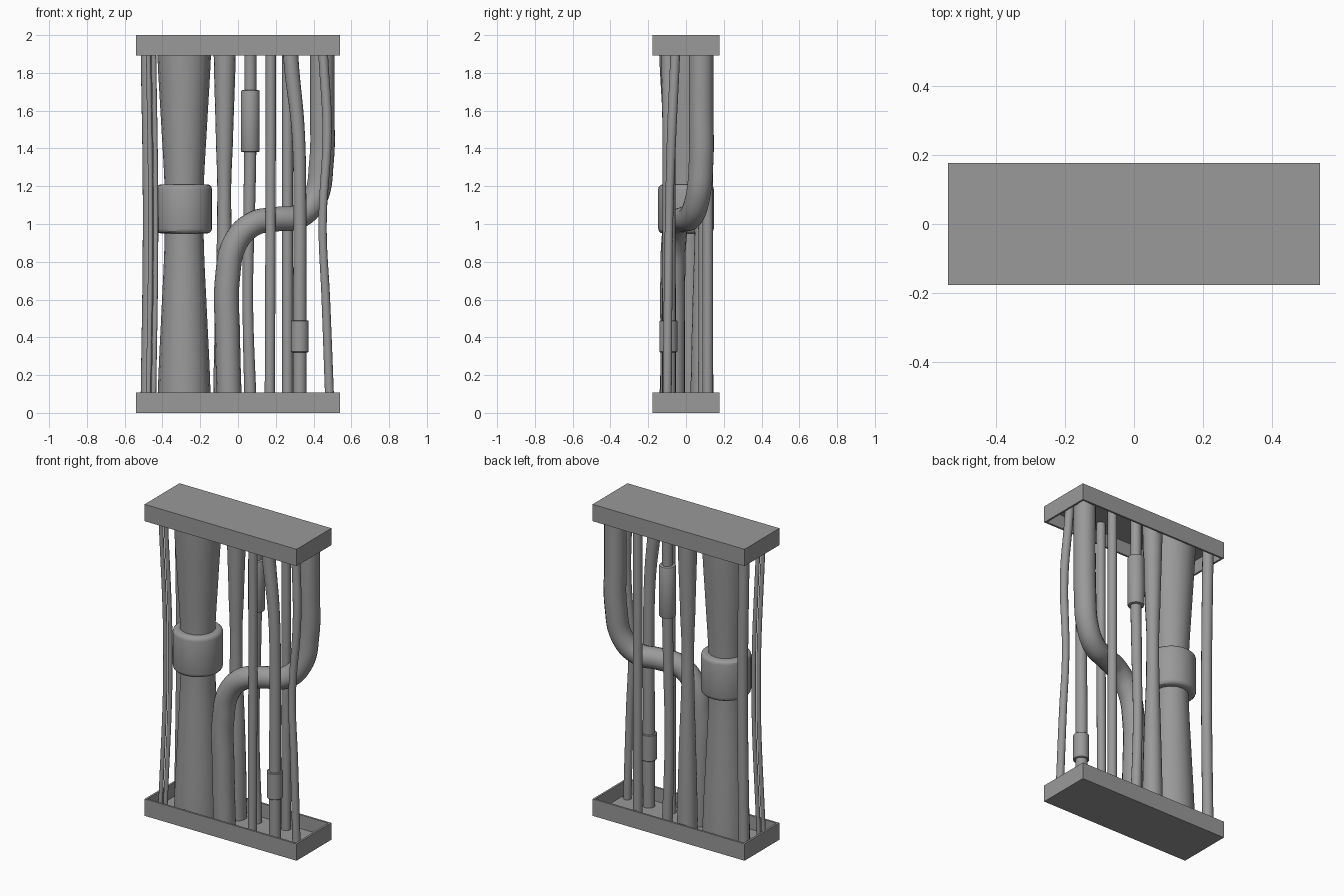
import bpy, bmesh
from mathutils import Vector, Matrix

cube = bpy.data.objects.get("Cube")
if cube:
    bpy.data.objects.remove(cube, do_unlink=True)

GREY = (0.32, 0.32, 0.32, 1)
mat = bpy.data.materials.new("mid grey")
mat.use_nodes = True
mat.diffuse_color = GREY
mat.node_tree.nodes["Principled BSDF"].inputs["Base Color"].default_value = GREY

FLOOR, CEIL = 0.02, 1.98


def select_only(ob):
    bpy.ops.object.select_all(action='DESELECT')
    ob.select_set(True)
    bpy.context.view_layer.objects.active = ob


def finish(name, bm, smooth=False):
    mesh = bpy.data.meshes.new(name)
    bmesh.ops.recalc_face_normals(bm, faces=bm.faces)
    bm.to_mesh(mesh)
    bm.free()
    mesh.materials.append(mat)
    ob = bpy.data.objects.new(name, mesh)
    bpy.context.collection.objects.link(ob)
    if smooth:
        select_only(ob)
        bpy.ops.object.shade_smooth_by_angle()
    return ob


def tray(name, upside_down):
    """Shallow open box with a thin rim."""
    bm = bmesh.new()
    bmesh.ops.create_cube(bm, size=1)
    bmesh.ops.scale(bm, vec=(1.08, 0.354, 0.108), verts=bm.verts)
    bmesh.ops.translate(bm, vec=(0, 0, 0.054), verts=bm.verts)
    bm.normal_update()
    lid = [f for f in bm.faces if f.normal.z > 0.9]
    bmesh.ops.inset_region(bm, faces=lid, thickness=0.018)
    pit = bmesh.ops.extrude_face_region(bm, geom=lid)["geom"]
    bmesh.ops.delete(bm, geom=lid, context='FACES')
    for v in pit:
        if isinstance(v, bmesh.types.BMVert):
            v.co.z = FLOOR
    if upside_down:
        for v in bm.verts:
            v.co.z = 2 - v.co.z
    finish(name, bm)


def pipe(name, points):
    """Smooth tube through (x, y, z, radius) points."""
    cu = bpy.data.curves.new(name, 'CURVE')
    cu.dimensions = '3D'
    cu.bevel_depth = 1
    cu.bevel_resolution = 6
    cu.resolution_u = 10
    cu.use_fill_caps = True
    sp = cu.splines.new('BEZIER')
    sp.radius_interpolation = 'CARDINAL'
    sp.bezier_points.add(len(points) - 1)
    for bp, (x, y, z, r) in zip(sp.bezier_points, points):
        bp.co = (x, y, z)
        bp.radius = r
        bp.handle_left_type = bp.handle_right_type = 'AUTO'
    cu.materials.append(mat)
    ob = bpy.data.objects.new(name, cu)
    bpy.context.collection.objects.link(ob)
    select_only(ob)
    bpy.ops.object.convert(target='MESH')
    bpy.ops.object.shade_smooth_by_angle()


def sleeve(name, x, y, z0, z1, r, bevel, segments=3):
    """Rounded collar around a pipe."""
    bm = bmesh.new()
    bmesh.ops.create_cone(bm, cap_ends=True, segments=32, radius1=r, radius2=r,
                          depth=z1 - z0,
                          matrix=Matrix.Translation(Vector((x, y, (z0 + z1) / 2))))
    rims = [e for e in bm.edges if abs(e.verts[0].co.z - e.verts[1].co.z) < 1e-4]
    bmesh.ops.bevel(bm, geom=rims, offset=bevel, segments=segments,
                    profile=0.5, affect='EDGES')
    finish(name, bm, True)


# End trays
tray("bottom_tray", False)
tray("top_tray", True)

# Wide waisted column with its collar
pipe("main_column", [(-0.285, 0, FLOOR, 0.142), (-0.285, 0, 0.5, 0.122),
                     (-0.285, 0, 1.05, 0.102), (-0.285, 0, 1.5, 0.12),
                     (-0.285, 0, CEIL, 0.145)])
sleeve("main_collar", -0.285, 0, 0.95, 1.21, 0.147, 0.025)

# Second waisted column behind
pipe("rear_column", [(-0.07, 0.085, FLOOR, 0.062), (-0.07, 0.085, 0.6, 0.05),
                     (-0.073, 0.085, 1.1, 0.037), (-0.072, 0.085, 1.4, 0.044),
                     (-0.07, 0.085, CEIL, 0.06)])

# Thick pipe crossing from front to back
R = 0.066
pipe("crossing_pipe", [(x, y, z, R) for x, y, z in (
    (-0.045, -0.07, FLOOR), (-0.055, -0.07, 0.4), (-0.055, -0.07, 0.72),
    (-0.015, -0.065, 0.9), (0.08, -0.05, 1.0), (0.2, -0.015, 1.025),
    (0.32, 0.025, 1.04), (0.405, 0.06, 1.13), (0.442, 0.08, 1.33),
    (0.446, 0.08, 1.6), (0.445, 0.08, CEIL))])

# Straight rods
pipe("left_rear_rod", [(-0.483, 0.1, FLOOR, 0.033), (-0.472, 0.1, 1.05, 0.032),
                       (-0.483, 0.1, CEIL, 0.033)])
pipe("front_rod", [(0.168, -0.095, FLOOR, 0.027), (0.172, -0.095, 1, 0.027),
                   (0.174, -0.095, CEIL, 0.027)])
pipe("rear_rod", [(0.262, 0.115, FLOOR, 0.028), (0.262, 0.115, CEIL, 0.028)])

# Pair of thin cables at the left end
for i, x in enumerate((-0.475, -0.447)):
    pipe(f"thin_cable_{i + 1}", [(x, -0.11 + 0.01 * i, FLOOR, 0.013),
                                 (x + 0.012, -0.075 + 0.01 * i, 1.0, 0.013),
                                 (x, -0.11 + 0.01 * i, CEIL, 0.013)])

# Rear cable with long sleeve
pipe("rear_cable", [(0.067, 0.095, FLOOR, 0.032), (0.052, 0.095, 0.6, 0.028),
                    (0.06, 0.095, 1.1, 0.031), (0.065, 0.095, 1.4, 0.032),
                    (0.065, 0.095, CEIL, 0.032)])
sleeve("rear_sleeve", 0.065, 0.095, 1.38, 1.71, 0.05, 0.01, 2)

# Front cable with short sleeve
pipe("front_cable", [(0.327, -0.09, FLOOR, 0.036), (0.327, -0.09, 0.6, 0.036),
                     (0.328, -0.09, 1.1, 0.034), (0.318, -0.09, 1.5, 0.035),
                     (0.282, -0.09, 1.85, 0.04), (0.275, -0.09, CEIL, 0.04)])
sleeve("front_sleeve", 0.327, -0.093, 0.32, 0.49, 0.047, 0.004, 1)

# Wavy cable at the right end
pipe("right_cable", [(0.487, -0.1, FLOOR, 0.024), (0.465, -0.095, 0.6, 0.023),
                     (0.448, -0.09, 1.0, 0.022), (0.472, -0.075, 1.5, 0.025),
                     (0.452, -0.058, 1.88, 0.026), (0.447, -0.055, CEIL, 0.026)])
